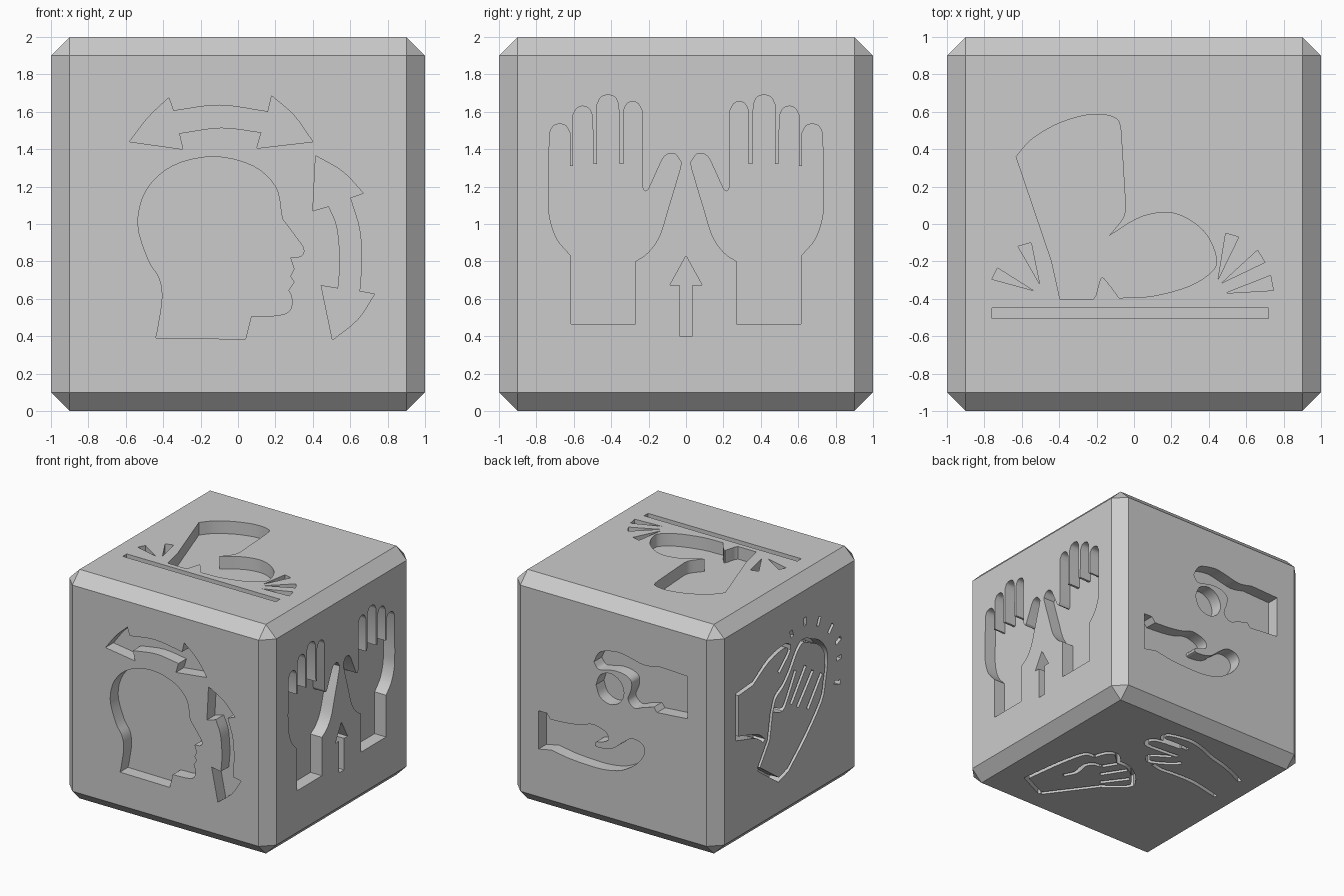
import bpy, bmesh
from mathutils import Vector

DEPTH = 0.11     # engraving depth
OVER = 0.1       # how far cutters stick out
LINE = 0.034     # engraved line width

grey = bpy.data.materials.new("grey")
grey.diffuse_color = (0.6, 0.6, 0.6, 1)

# where a flat drawing (a, b) lands on each side, at distance h from the centre
SIDES = {
    "front": lambda a, b, h: (a, -h, b),
    "back": lambda a, b, h: (a, h, b),
    "right": lambda a, b, h: (h, a, b),
    "left": lambda a, b, h: (-h, a, b),
    "top": lambda a, b, h: (a, b, 1 + h),
    "bottom": lambda a, b, h: (a, b, 1 - h),
}

# chamfered block
bm = bmesh.new()
bmesh.ops.create_cube(bm, size=2)
bmesh.ops.translate(bm, verts=bm.verts, vec=(0, 0, 1))
bmesh.ops.bevel(bm, geom=bm.edges[:], offset=0.1, segments=1, affect='EDGES')
mesh = bpy.data.meshes.new("engraved_cube")
bm.to_mesh(mesh)
bm.free()
mesh.materials.append(grey)
cube = bpy.data.objects.new("engraved_cube", mesh)
bpy.context.collection.objects.link(cube)
bpy.context.view_layer.objects.active = cube
cube.select_set(True)


def volume(m):
    bm = bmesh.new()
    bm.from_mesh(m)
    v = bm.calc_volume(signed=True)
    bm.free()
    return v


def trace(parts, n=4):
    """Tuples are corners, lists are smooth curves through their points."""
    out = []
    for part in parts:
        p = [Vector(q) for q in ([part] if isinstance(part, tuple) else part)]
        if len(p) > 2:
            e = [2 * p[0] - p[1]] + p + [2 * p[-1] - p[-2]]
            pts = []
            for i in range(1, len(p)):
                a, b, c, d = e[i - 1:i + 3]
                for t in (k / n for k in range(n)):
                    pts.append(0.5 * (2 * b + (c - a) * t + (2 * a - 5 * b + 4 * c - d) * t * t
                                      + (3 * b - a - 3 * c + d) * t ** 3))
            p = pts + [p[-1]]
        for q in p:
            if not out or (q - out[-1]).length > 1e-4:
                out.append(q)
    return out


def engrave(side, pts):
    """Cut a prism with the given outline into one side; True when the cut is sound."""
    put = SIDES[side]
    bm = bmesh.new()
    low = [bm.verts.new(put(p[0], p[1], 1 - DEPTH)) for p in pts]
    high = [bm.verts.new(put(p[0], p[1], 1 + OVER)) for p in pts]
    bm.faces.new(low)
    bm.faces.new(high[::-1])
    for i in range(len(pts)):
        j = (i + 1) % len(pts)
        bm.faces.new((low[j], low[i], high[i], high[j]))
    if bm.calc_volume(signed=True) < 0:
        bmesh.ops.reverse_faces(bm, faces=bm.faces[:])
    expected = bm.calc_volume(signed=True) * DEPTH / (DEPTH + OVER)
    m = bpy.data.meshes.new("cutter")
    bm.to_mesh(m)
    bm.free()
    cutter = bpy.data.objects.new("cutter", m)
    cutter.hide_render = True
    bpy.context.collection.objects.link(cutter)
    start = volume(cube.data)
    sound = False
    for solver in ('EXACT', 'MANIFOLD', 'FLOAT'):
        backup = cube.data.copy()
        mod = cube.modifiers.new("cut", 'BOOLEAN')
        mod.operation, mod.solver, mod.object = 'DIFFERENCE', solver, cutter
        bpy.ops.object.modifier_apply(modifier=mod.name)
        removed = start - volume(cube.data)
        sound = 0.1 * expected < removed < 1.1 * expected + 1e-5
        if sound:
            bpy.data.meshes.remove(backup)
            break
        cube.modifiers.clear()
        cube.data = backup
    bpy.data.objects.remove(cutter)
    return sound


def shape(side, *parts, mirror=False):
    pts = trace(parts)
    if (pts[0] - pts[-1]).length < 1e-4:
        pts.pop()
    engrave(side, pts)
    if mirror:
        engrave(side, [(-p[0], p[1]) for p in pts])


def stroke(side, *parts):
    """Engrave a line of constant width along an open path."""
    p = trace(parts, 3)
    left, right = [], []
    for i, q in enumerate(p):
        d0 = (q - p[i - 1]).normalized() if i else (p[1] - q).normalized()
        d1 = (p[i + 1] - q).normalized() if i < len(p) - 1 else d0
        d = (d0 + d1).normalized()
        off = Vector((-d.y, d.x)) * LINE / 2 / max(d.dot(d0), 0.6)
        left.append(q + off)
        right.append(q - off)
    if not engrave(side, left + right[::-1]):
        for i in range(len(p) - 1):
            engrave(side, [left[i], left[i + 1], right[i + 1], right[i]])


# front: head in profile with two curved double arrows
shape("front", (-.44, .39),
      [(-.43, .43), (-.405, .6), (-.42, .71), (-.48, .81), (-.535, 1.0), (-.49, 1.18), (-.35, 1.31),
       (-.13, 1.36), (.08, 1.31), (.2, 1.2), (.23, 1.07), (.235, 1.03)],
      [(.235, 1.03), (.31, .93), (.35, .87), (.34, .83), (.28, .82)],
      (.30, .76), (.28, .72), (.30, .69), (.27, .645),
      [(.28, .63), (.29, .58), (.27, .53), (.2, .51), (.07, .505)], (.04, .385))
shape("front", [(-.58, 1.44), (-.48, 1.57), (-.37, 1.675)],
      [(-.345, 1.605), (-.1, 1.635), (.16, 1.60)], [(.18, 1.685), (.3, 1.58), (.4, 1.44)],
      (.1, 1.405), [(.125, 1.49), (-.09, 1.515), (-.315, 1.485)], (-.295, 1.40))
shape("front", [(.415, 1.365), (.56, 1.28), (.67, 1.165)],
      [(.60, 1.14), (.65, .97), (.66, .8), (.65, .64)], [(.73, .625), (.64, .49), (.505, .38)],
      (.445, .67), [(.535, .655), (.545, .8), (.53, .98), (.485, 1.095)], (.40, 1.07))


# right: two raised hands and an upward arrow
def tip(a, b, z):
    return [(a, z - .05), (a + .02, z - .012), ((a + b) / 2, z), (b - .02, z - .012), (b, z - .05)]


shape("right", (-.615, .465), [(-.615, .83), (-.69, .92), (-.73, 1.04), (-.735, 1.17)],
      tip(-.73, -.62, 1.535), (-.62, 1.31), (-.605, 1.31),
      tip(-.605, -.50, 1.63), (-.495, 1.32), (-.475, 1.32),
      tip(-.475, -.36, 1.69), (-.355, 1.32), (-.335, 1.32),
      tip(-.335, -.235, 1.655), [(-.235, 1.2), (-.22, 1.175), (-.2, 1.185)],
      [(-.13, 1.34), (-.105, 1.37), (-.06, 1.375), (-.025, 1.33)],
      [(-.03, 1.3), (-.09, 1.1), (-.14, .94), (-.2, .85), (-.27, .80)], (-.27, .465), mirror=True)
shape("right", (0, .83), (.085, .675), (.035, .675), (.035, .4),
      (-.035, .4), (-.035, .675), (-.085, .675))

# top: stamping foot, floor bar and impact rays
shape("top", [(-.63, .36), (-.55, .45), (-.42, .53), (-.28, .577), (-.17, .585), (-.09, .56), (-.07, .5)],
      [(-.045, .09), (-.06, .03), (-.135, -.065)],
      [(-.135, -.065), (0, .02), (.1, .055), (.2, .06), (.3, .02), (.39, -.06), (.44, -.18),
       (.42, -.25), (.3, -.33), (.1, -.385), (-.08, -.395)],
      [(-.12, -.34), (-.17, -.285), (-.19, -.33), (-.205, -.385)], (-.22, -.405), (-.395, -.405),
      (-.44, -.2))
shape("top", (-.76, -.505), (.72, -.505), (.72, -.45), (-.76, -.45))
for ray in (((-.505, -.32), (-.62, -.12), (-.55, -.10)), ((-.54, -.355), (-.76, -.295), (-.73, -.235)),
            ((.45, -.295), (.49, -.05), (.56, -.07)), ((.47, -.315), (.66, -.14), (.70, -.205)),
            ((.49, -.37), (.73, -.275), (.745, -.355))):
    shape("top", *ray)

# back: upper hand dropping a coin into the lower hand
shape("back", [(.19, 1.42), (.15, 1.5), (.09, 1.54), (-.04, 1.565), (-.15, 1.55), (-.30, 1.52), (-.44, 1.545)],
      (-.715, 1.535), (-.715, 1.165), (-.42, 1.14),
      [(-.39, 1.18), (-.29, 1.15), (-.2, 1.12), (-.14, 1.18), (-.17, 1.27), (-.17, 1.35),
       (-.1, 1.39), (0, 1.395), (.09, 1.375), (.15, 1.37), (.19, 1.42)])
shape("back", [(.17, 1.225), (.13, 1.32), (.035, 1.36), (-.06, 1.32), (-.10, 1.225),
               (-.06, 1.13), (.035, 1.09), (.13, 1.13), (.17, 1.225)])
shape("back", (.725, .85), (.645, .85), [(.61, .805), (.45, .815), (.32, .835), (.2, .87), (.08, .84),
      (.05, .78), (.1, .745), (.17, .725), (.165, .685), (.02, .706), (-.09, .79), (-.175, .845),
      (-.27, .83), (-.30, .76), (-.235, .65), (-.08, .545), (.1, .505), (.3, .505), (.45, .515)],
      (.6, .54), (.725, .515))

# left: line drawing of pressed hands with rays
stroke("left", [(.35, .80), (.42, .86), (.51, .90)], (.72, .96), (.72, 1.345),
       [(.51, 1.36), (.29, 1.48), (.07, 1.52), (0, 1.46), (.15, 1.32)])
stroke("left", (.43, .585), (.29, .78),
       [(.25, 1.0), (.2, 1.12), (.1, 1.18), (0, 1.28), (-.1, 1.42), (-.19, 1.467), (-.31, 1.42),
        (-.42, 1.36), (-.51, 1.22), (-.48, 1.0), (-.43, .85), (-.22, .626), (.03, .415)])
stroke("left", (.025, .42), (.15, .383), (.425, .58))
stroke("left", [(.22, 1.02), (.1, .98), (.02, 1.08), (-.08, 1.25)])
for a, b in (((-.02, .98), (-.22, 1.24)), ((-.11, .92), (-.32, 1.16)), ((-.25, .85), (-.44, 1.09)),
             ((-.04, 1.56), (-.02, 1.62)), ((-.22, 1.59), (-.22, 1.66)), ((-.39, 1.52), (-.42, 1.59)),
             ((-.54, 1.4), (-.60, 1.46)), ((-.64, 1.27), (-.71, 1.3)), ((-.65, 1.13), (-.72, 1.13)),
             ((-.62, .94), (-.70, .91))):
    stroke("left", a, b)

# bottom: line drawing of a closed fist and an open hand
stroke("bottom", (.415, -.72), (.664, -.60), [(.63, -.335), (.6, -.15), (.55, .02), (.46, .04)])
stroke("bottom", [(.465, .04), (.42, .155), (.34, .18), (.24, .09)])
stroke("bottom", [(.25, .095), (.15, .09), (.03, .02), (-.06, -.08), (-.07, -.16), (.11, -.31)], (.41, -.715))
stroke("bottom", [(.46, -.367), (.41, -.26), (.43, -.13), (.39, -.06), (.32, -.05)])
for a, b in (((.31, -.045), (.24, .07)), ((.236, -.157), (.11, .04)), ((.15, -.26), (0, -.06))):
    stroke("bottom", a, b)
stroke("bottom", [(-.73, .50), (-.5, .6), (-.294, .656), (-.13, .72), (.03, .75), (.22, .71),
                  (.22, .63), (.08, .63), (-.056, .63)])
stroke("bottom", [(0, .61), (.2, .59), (.28, .55), (.26, .47), (.1, .47), (-.07, .487)])
stroke("bottom", [(-.03, .45), (.08, .38), (.12, .33), (.06, .27), (-.09, .35), (-.16, .42)])
stroke("bottom", [(0, .25), (-.1, .23), (-.24, .243), (-.45, .24), (-.736, .18)])

bpy.ops.object.shade_smooth_by_angle(angle=0.52)
